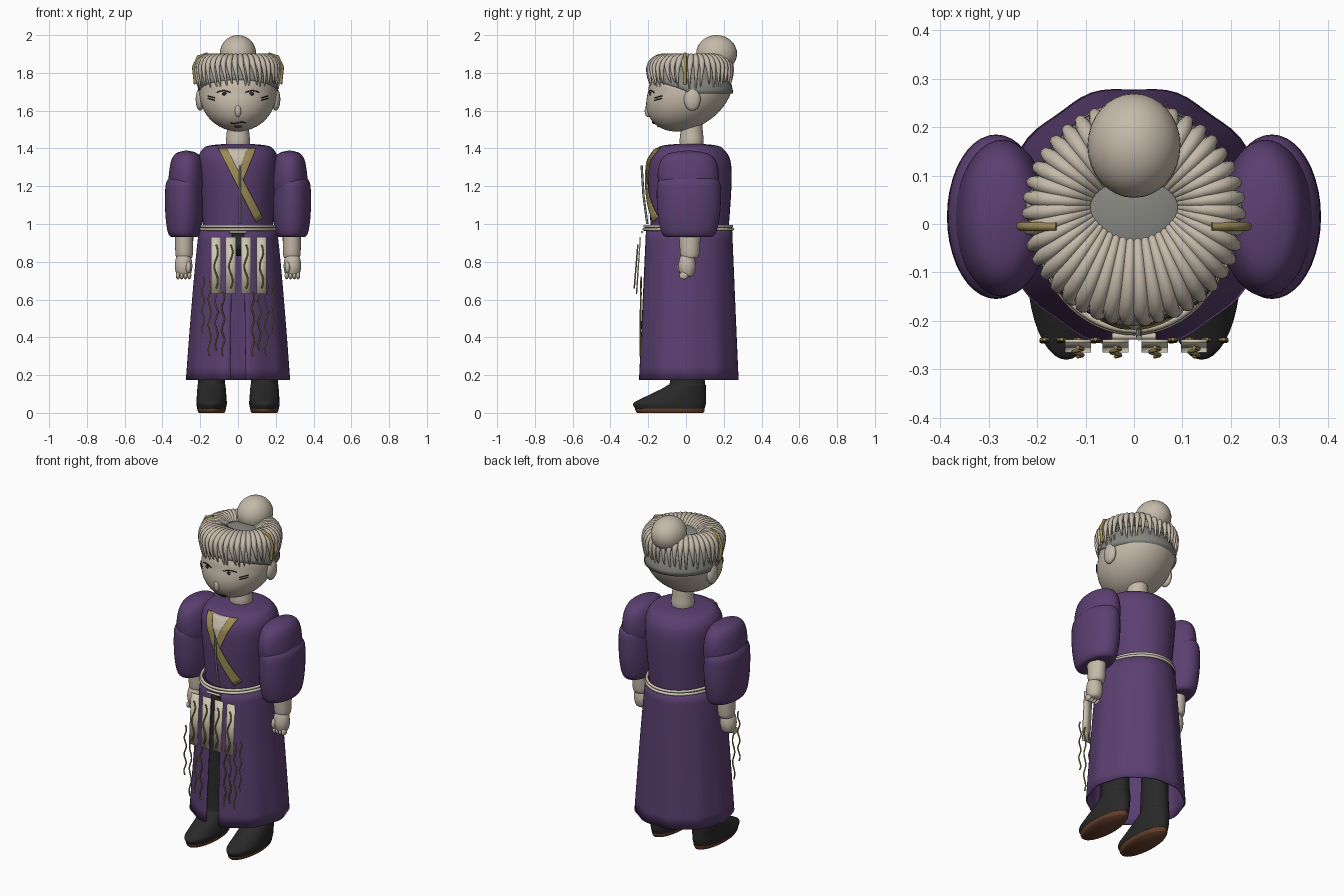
import bpy, bmesh, math, random
from mathutils import Matrix, Vector

if "Cube" in bpy.data.objects:
    bpy.data.objects.remove(bpy.data.objects["Cube"])
random.seed(4)
PI = math.pi


def material(name, *rgb):
    m = bpy.data.materials.new(name)
    m.use_nodes = True
    m.diffuse_color = (*rgb, 1)
    m.node_tree.nodes["Principled BSDF"].inputs["Base Color"].default_value = (*rgb, 1)
    return m


SKIN = material("pale_beige", .56, .49, .40)
PURPLE = material("purple_cloth", .105, .05, .165)
GOLD = material("old_gold", .34, .26, .09)
CREAM = material("cream_paper", .62, .57, .45)
GREY = material("grey_cap", .24, .24, .22)
BLACK = material("black_leather", .022, .022, .022)
BROWN = material("brown_sole", .13, .05, .025)


def add(name, bm, mat, thick=0):
    bmesh.ops.recalc_face_normals(bm, faces=bm.faces)
    me = bpy.data.meshes.new(name)
    bm.to_mesh(me)
    bm.free()
    me.materials.append(mat)
    ob = bpy.data.objects.new(name, me)
    bpy.context.collection.objects.link(ob)
    me.shade_smooth()
    if thick:
        mod = ob.modifiers.new("thickness", "SOLIDIFY")
        mod.thickness, mod.offset = thick, 0
    return ob


def skin_rows(name, rows, mat, closed=True, caps=True, thick=0):
    """Join rows of points with quads."""
    bm = bmesh.new()
    vs = [[bm.verts.new(p) for p in row] for row in rows]
    n = len(rows[0])
    for a, b in zip(vs, vs[1:]):
        for i in range(n if closed else n - 1):
            j = (i + 1) % n
            bm.faces.new((a[i], a[j], b[j], b[i]))
    if caps:
        bm.faces.new(vs[0])
        bm.faces.new(vs[-1])
    return add(name, bm, mat, thick)


def smooth_rings(rings, steps=4):
    """Catmull-Rom refinement of ring parameters."""
    out = []
    for k in range(len(rings) - 1):
        p = [Vector(rings[min(max(k + d, 0), len(rings) - 1)]) for d in (-1, 0, 1, 2)]
        for s in range(steps):
            t = s / steps
            out.append(p[1] + (p[2] - p[0]) * t / 2
                       + (p[0] * 2 - p[1] * 5 + p[2] * 4 - p[3]) * t * t / 2
                       + (p[1] * 3 - p[0] - p[2] * 3 + p[3]) * t ** 3 / 2)
    return out + [Vector(rings[-1])]


def loft(name, rings, mat, cx=0, cy=0, n=40):
    """Stack of ellipses, each ring is (z, half width, half depth, y shift)."""
    rows = [[(cx + r[1] * math.cos(2 * PI * i / n), cy + r[3] + r[2] * math.sin(2 * PI * i / n), r[0])
             for i in range(n)] for r in smooth_rings([(*r, 0)[:4] for r in rings])]
    return skin_rows(name, rows, mat)


def ball(name, loc, size, mat):
    bm = bmesh.new()
    bmesh.ops.create_uvsphere(bm, u_segments=32, v_segments=20, radius=1,
                              matrix=Matrix.Translation(loc) @ Matrix.Diagonal((*size, 1)))
    return add(name, bm, mat)


def tubes(name, paths, mat, radius, taper=lambda t: 1, cyclic=False):
    cu = bpy.data.curves.new(name, "CURVE")
    cu.dimensions = "3D"
    cu.bevel_depth, cu.bevel_resolution, cu.use_fill_caps = radius, 2, True
    for path in paths:
        sp = cu.splines.new("POLY")
        sp.points.add(len(path) - 1)
        sp.use_cyclic_u = cyclic
        for i, p in enumerate(path):
            sp.points[i].co = (*p, 1)
            sp.points[i].radius = taper(i / (len(path) - 1))
    cu.materials.append(mat)
    ob = bpy.data.objects.new(name, cu)
    bpy.context.collection.objects.link(ob)
    return ob


# Torso, with a function giving its front surface
TORSO = [(.97, .185, .205), (1.1, .193, .215), (1.25, .208, .222), (1.34, .211, .214),
         (1.39, .193, .185), (1.415, .155, .145), (1.425, .05, .05)]
loft("torso", TORSO, PURPLE, cy=.02)


def torso_front(x, z):
    for a, b in zip(TORSO, TORSO[1:]):
        if a[0] <= z <= b[0]:
            t = (z - a[0]) / (b[0] - a[0])
            rx, ry = a[1] + (b[1] - a[1]) * t, a[2] + (b[2] - a[2]) * t
            return .02 - ry * math.sqrt(max(0, 1 - (x / rx) ** 2))


def drape(name, a, b, c, d, lift, mat):
    """Lay a patch with top edge a-b and bottom edge c-d on the chest."""
    a, b, c, d = map(Vector, (a, b, c, d))
    rows = []
    for i in range(17):
        lo, hi = a.lerp(c, i / 16), b.lerp(d, i / 16)
        pts = [lo.lerp(hi, j / 8) for j in range(9)]
        rows.append([(p.x, torso_front(p.x, p.y) - lift, p.y) for p in pts])
    skin_rows(name, rows, mat, closed=False, caps=False, thick=.008)


drape("neckline_skin", (-.085, 1.4), (.075, 1.4), (-.005, 1.21), (.01, 1.21), .005, SKIN)
drape("collar_under", (.05, 1.4), (.095, 1.4), (-.015, 1.22), (.01, 1.19), .008, GOLD)
drape("collar_over", (-.105, 1.4), (-.06, 1.4), (.095, 1.01), (.13, 1.035), .013, GOLD)
tubes("chest_cord", [[(.01, -.235, 1.31), (.01, -.225, 1.15), (.01, -.205, 1)]], GREY, .006)

# Long skirt, open at the front
rows = []
for k in range(13):
    t = k / 12
    fold = .004 * t
    row = []
    for i in range(73):
        ang = -PI / 2 + .15 + (2 * PI - .3) * i / 72
        w = fold * math.cos(10 * ang)
        row.append(((.2 + .068 * t ** .8 + w) * math.cos(ang),
                    .015 + (.225 + .038 * t + w) * math.sin(ang), .98 - .805 * t))
    rows.append(row)
skin_rows("skirt", rows, PURPLE, closed=False, caps=False, thick=.008)


# Rope belt
def oval(rx, ry, z):
    return [(rx * math.cos(a), .012 + ry * math.sin(a), z) for a in (2 * PI * i / 64 for i in range(64))]


tubes("rope_belt", [oval(.196, .23, .988), oval(.2, .234, .972)], CREAM, .008, cyclic=True)
tubes("belt_knot", [[(-.045, -.232, .957), (.045, -.232, .957)]], CREAM, .007)


# Paper strips with brushed squiggles
def wave(x, y0, y1, z0, z1, amp, turns):
    return [(x + amp * math.sin(turns * 2 * PI * i / 30), y0 + (y1 - y0) * i / 30,
             z0 + (z1 - z0) * i / 30) for i in range(31)]


centres = (-.116, -.038, .043, .124)
for x in centres:
    rows = [[(x - .027, y, z), (x + .027, y, z)] for y, z in ((-.242, .93), (-.262, .63))]
    skin_rows("paper_strip", rows, CREAM, closed=False, caps=False, thick=.007)
tubes("strip_squiggles", [wave(x, -.255, -.274, .89, .66, .01, 1.5) for x in centres], GOLD, .004)
threads = []
for s in (1, -1):
    for x, top, bottom in ((.185, .72, .42), (.15, .7, .3), (.115, .68, .33), (.08, .64, .3)):
        threads.append(wave(s * x, -.238, -.243, top, bottom, .007, 3))
tubes("gold_threads", threads, GOLD, .004)

# Limbs, mirrored
ball("hips", (0, .01, .89), (.165, .13, .06), BLACK)
for s in (1, -1):
    side = "left" if s > 0 else "right"
    x = s * .285
    loft(side + "_sleeve_lower", [(.93, .05, .1), (.935, .074, .13), (.97, .09, .15), (1.06, .1, .166),
                                  (1.16, .101, .17), (1.22, .095, .164), (1.255, .07, .13)], PURPLE, x, .015)
    loft(side + "_sleeve_upper", [(1.15, .08, .14), (1.21, .096, .158), (1.28, .092, .161),
                                  (1.34, .08, .143), (1.375, .055, .1), (1.388, .01, .02)],
         PURPLE, s * .272, .012)
    loft(side + "_forearm", [(.82, .04, .042), (.84, .046, .05), (.9, .048, .055), (.96, .048, .058)],
         SKIN, x, .02, 24)
    loft(side + "_hand", [(.72, .015, .015), (.73, .036, .034), (.77, .046, .046), (.81, .043, .042),
                          (.83, .035, .035)], SKIN, s * .288, .006, 24)
    for k in range(4):
        ball(side + "_finger", (s * (.258 + .02 * k), -.012, .727), (.011, .024, .02), SKIN)
    ball(side + "_thumb", (s * .262, -.03, .77), (.014, .018, .03), SKIN)
    # Boot and leg
    loft(side + "_boot", [(.022, .076, .183, -.085), (.05, .081, .193, -.087), (.075, .079, .172, -.065),
                          (.11, .077, .136, -.029), (.145, .074, .103, .002), (.19, .07, .09, .008),
                          (.5, .068, .08, .01), (.9, .068, .08, .01)], BLACK, s * .14)
    loft(side + "_sole", [(0, .068, .175, -.083), (.012, .074, .183, -.085), (.024, .076, .184, -.085)],
         BROWN, s * .14)
    ball(side + "_ear", (s * .2, .033, 1.66), (.024, .044, .06), SKIN)

# Neck and head, the lower head leaning forward
loft("neck", [(1.4, .06, .06), (1.44, .064, .064), (1.48, .06, .06), (1.54, .056, .056)], SKIN, 0, .03)
bm = bmesh.new()
bmesh.ops.create_uvsphere(bm, u_segments=48, v_segments=32, radius=1)
for v in bm.verts:
    low = max(0, -v.co.z)
    v.co = (v.co.x * .205, .02 + v.co.y * .22 - .07 * low, 1.7 + v.co.z * (.21 if v.co.z < 0 else .165))
add("head", bm, SKIN)


def face(x, z, lift=.004):
    t = (z - 1.7) / (.21 if z < 1.7 else .165)
    return (x, .02 - .22 * math.sqrt(max(0, 1 - t * t - (x / .205) ** 2)) - .07 * max(0, -t) - lift, z)


ball("nose", face(0, 1.6, -.006), (.017, .018, .034), SKIN)
lines = [[face(-.04 + .01 * i, 1.535 - .004 * math.sin(PI * i / 4)) for i in range(9)],
         [face(-.018 + .009 * i, 1.515) for i in range(5)]]
for s in (1, -1):
    lines.append([face(s * (.04 + .008 * i), 1.697 + .009 * math.sin(PI * i / 9)) for i in range(10)])
    for z in (1.668, 1.655):
        lines.append([face(s * (.125 + .007 * i), z + .002 * i) for i in range(6)])
    ball("iris", face(s * .072, 1.69, .001), (.012, .004, .01), BLACK)
tubes("face_lines", lines, BLACK, .003)

# Grey skull cap, its rim higher over the brow
rows = []
for k in range(13):
    h = PI / 2 * min(k / 12, .985)
    row = []
    for i in range(48):
        a = 2 * PI * i / 48
        rim = 1.69 + .075 * max(0, -math.sin(a)) ** .7
        lat = math.asin((rim - 1.69) / .19)
        ang = lat + (PI / 2 - lat) * h / (PI / 2)
        row.append((.214 * math.cos(ang) * math.cos(a), .02 + .229 * math.cos(ang) * math.sin(a),
                    1.69 + .19 * math.sin(ang)))
    rows.append(row)
skin_rows("skull_cap", rows, GREY)

# Hair strands sweeping out from the crown, and the bun
strands = []
for i in range(42):
    a = 2 * PI * i / 42
    b = a + random.uniform(-.05, .05) + .1 * max(0, -math.sin(a))
    tip = random.uniform(1.71, 1.75)
    keys = [(.0, 1.862, a), (.3, 1.888, a), (.68, 1.884, a), (.98, 1.845, a),
            (1.03, 1.79, (a + b) / 2), (.96, tip, b)]
    path = []
    for q, z, g, _ in smooth_rings([(*k, 0) for k in keys], 3):
        inner = Vector((.095 * math.cos(g), .035 + .06 * math.sin(g), z))
        outer = Vector((.217 * math.cos(g), .022 + .217 * math.sin(g), z))
        path.append(inner.lerp(outer, q))
    strands.append(path)
tubes("hair_strands", strands, SKIN, .018,
      lambda t: .45 + 1.1 * t if t < .5 else max(.12, 1 - 1.7 * (t - .5)))
tubes("gold_hairpins", [[(s * .16, -.005, 1.9), (s * .21, -.005, 1.885), (s * .235, -.005, 1.83),
                         (s * .225, -.005, 1.74)] for s in (1, -1)], GOLD, .009)
ball("hair_bun", (0, .162, 1.902), (.096, .108, .098), SKIN)
